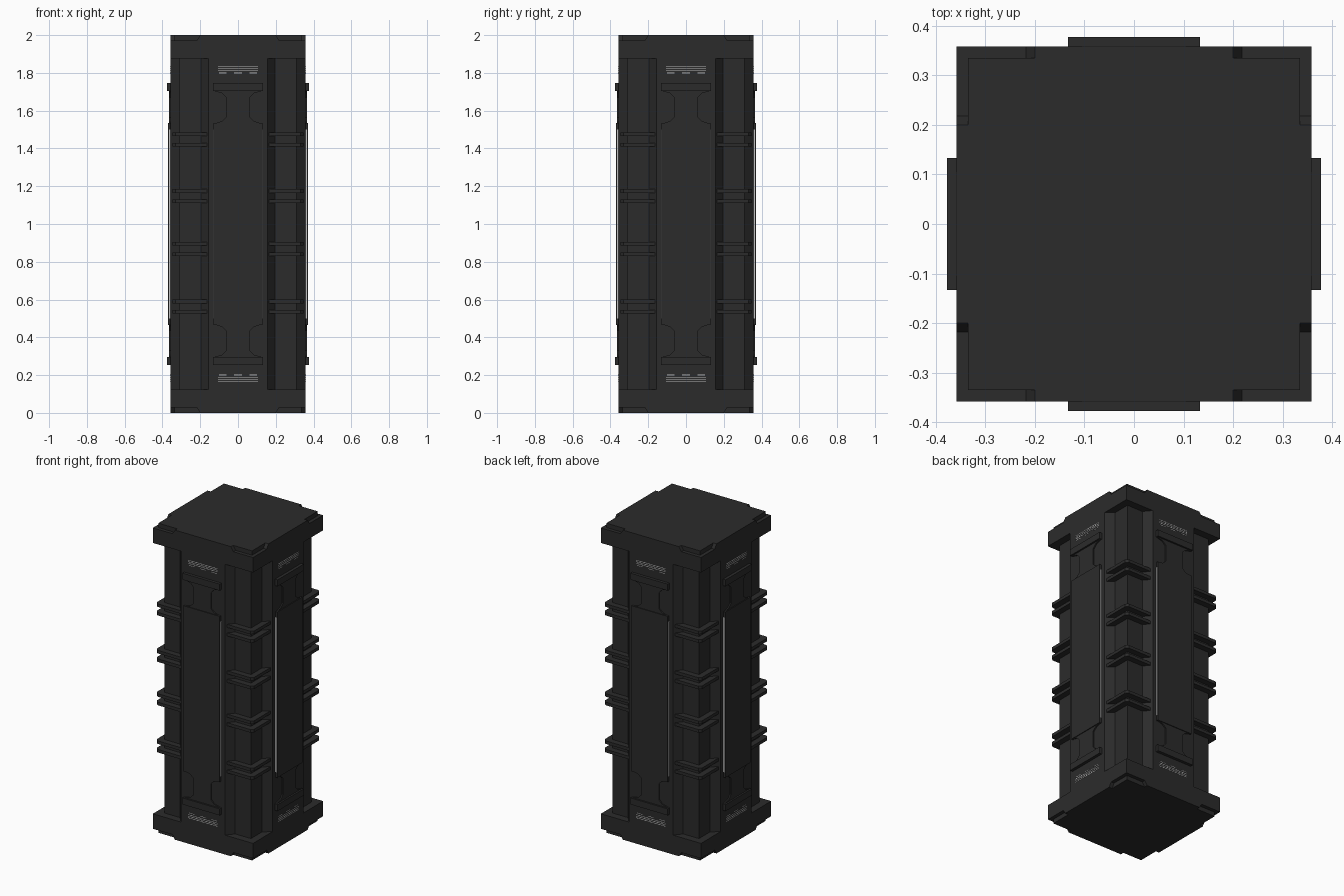
import bpy, bmesh, math
from mathutils import Matrix, Vector

if "Cube" in bpy.data.objects:
    bpy.data.objects.remove(bpy.data.objects["Cube"])


def material(name, c):
    m = bpy.data.materials.new(name)
    m.diffuse_color = (*c, 1)
    m.use_nodes = True
    m.node_tree.nodes["Principled BSDF"].inputs["Base Color"].default_value = m.diffuse_color
    return m


DARK = material("dark metal", (0.024, 0.024, 0.024))
LIGHT = material("pale light", (0.55, 0.55, 0.55))


def loft(bm, a, b):
    """Closed solid between two matching outlines."""
    va = [bm.verts.new(p) for p in a]
    vb = [bm.verts.new(p) for p in b]
    n = len(a)
    for i in range(n):
        j = (i + 1) % n
        bm.faces.new((va[i], va[j], vb[j], vb[i]))
    bm.faces.new(va[::-1])
    bm.faces.new(vb)


def at_z(pts, z):
    return [(x, y, z) for x, y in pts]


def four_corners(pts):
    """Repeat a corner outline by quarter turns into a closed ring."""
    ring = []
    for k in range(4):
        r = Matrix.Rotation(k * math.pi / 2, 2)
        ring += [tuple(r @ Vector(p)) for p in pts]
    return ring


def finish(bm, name, mat):
    bmesh.ops.recalc_face_normals(bm, faces=bm.faces)
    me = bpy.data.meshes.new(name)
    bm.to_mesh(me)
    bm.free()
    me.materials.append(mat)
    ob = bpy.data.objects.new(name, me)
    bpy.context.collection.objects.link(ob)
    return ob


def plate(bm, pts, y_in, y_out):
    """Extrude an x-z outline outward, on all four sides and both ends where asked."""
    for k in range(4):
        r = Matrix.Rotation(k * math.pi / 2, 3, 'Z')
        loft(bm, [r @ Vector((x, -y_in, z)) for x, z in pts],
             [r @ Vector((x, -y_out, z)) for x, z in pts])


def both_ends(bm, pts, y_in, y_out):
    plate(bm, pts, y_in, y_out)
    plate(bm, [(x, 2 - z) for x, z in pts], y_in, y_out)


def rect(x0, x1, z0, z1):
    return [(x0, z0), (x1, z0), (x1, z1), (x0, z1)]


W = 0.358   # half width of the pillar

# Shaft with recessed corner columns
shaft = four_corners([(W, 0.157), (0.31, 0.197), (0.31, 0.31), (0.197, 0.31), (0.157, W)])
bm = bmesh.new()
loft(bm, at_z(shaft, 0.12), at_z(shaft, 1.88))
finish(bm, "shaft", DARK)


# End blocks with stepped corners
def step(e):
    return four_corners([(W, e), (0.335, e), (0.335, 0.335), (e, 0.335), (e, W)])


square = four_corners([(W, W)])
for name, f in (("base_block", lambda z: z), ("top_block", lambda z: 2 - z)):
    bm = bmesh.new()
    loft(bm, at_z(square, f(0.125)), at_z(square, f(0.028)))
    loft(bm, at_z(step(0.218), f(0.028)), at_z(step(0.2), f(0)))
    finish(bm, name, DARK)

# Paired ribs wrapping each corner
rib = [(0.15, 0.25), (0.25, 0.25), (0.25, 0.15), (0.305, 0.162), (0.348, 0.162),
       (0.348, 0.332), (0.332, 0.348), (0.162, 0.348), (0.162, 0.305)]
bm = bmesh.new()
for z in (0.535, 0.59, 0.84, 0.895, 1.12, 1.175, 1.42, 1.475):
    for k in range(4):
        r = Matrix.Rotation(k * math.pi / 2, 2)
        pts = [tuple(r @ Vector(p)) for p in rib]
        loft(bm, at_z(pts, z - 0.01), at_z(pts, z + 0.01))
finish(bm, "corner_ribs", DARK)

# Long side panels, narrow waists and end bars
bm = bmesh.new()
plate(bm, rect(-0.129, 0.129, 0.465, 1.535), 0.35, 0.371)
finish(bm, "side_panels", DARK)

half = [(0.129, 1.53), (0.085, 1.545), (0.063, 1.565), (0.063, 1.67), (0.085, 1.692), (0.129, 1.705)]
bm = bmesh.new()
both_ends(bm, half + [(-x, z) for x, z in reversed(half)], 0.35, 0.366)
finish(bm, "panel_waists", DARK)

bm = bmesh.new()
both_ends(bm, rect(-0.133, 0.133, 1.705, 1.747), 0.35, 0.377)
finish(bm, "panel_end_bars", DARK)

# Thin light strips beside the panels
bm = bmesh.new()
for s in (-1, 1):
    plate(bm, rect(s * 0.13 - 0.0015, s * 0.13 + 0.0015, 0.5, 1.5), 0.355, 0.366)
finish(bm, "light_strips", LIGHT)

# Small light slats above and below the panels
bm = bmesh.new()
for z in (1.812, 1.822, 1.832):
    both_ends(bm, rect(-0.105, 0.105, z - 0.0018, z + 0.0018), 0.355, 0.3592)
for x in (-0.08, 0, 0.08):
    both_ends(bm, rect(x - 0.02, x + 0.02, 1.798, 1.801), 0.355, 0.3592)
finish(bm, "light_slats", LIGHT)
